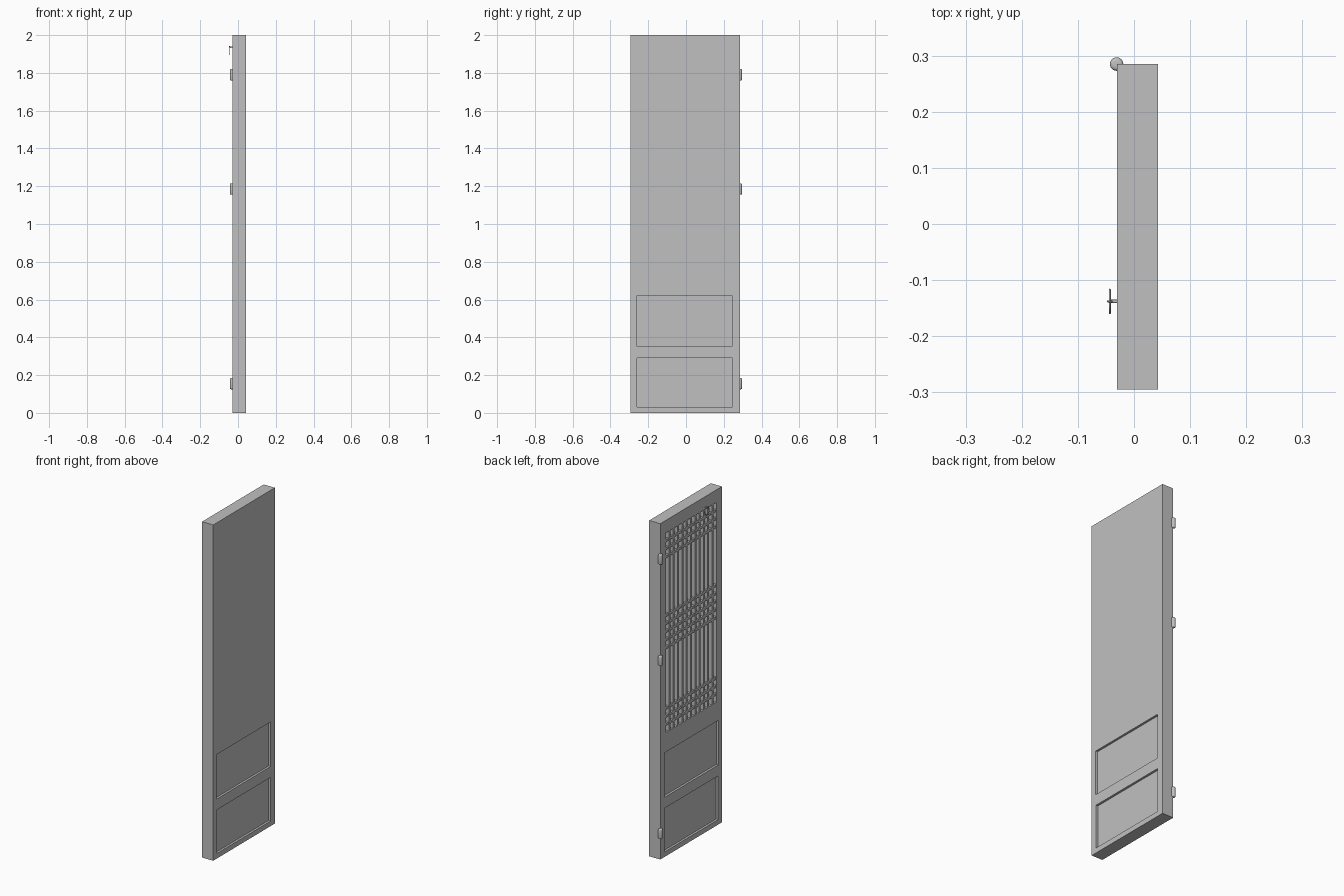
import bpy, bmesh, math
from mathutils import Matrix, Vector

if "Cube" in bpy.data.objects:
    bpy.data.objects.remove(bpy.data.objects["Cube"], do_unlink=True)

grey = bpy.data.materials.new("plain_grey")
grey.use_nodes = True
colour = (0.53, 0.53, 0.53, 1)
grey.diffuse_color = colour
grey.node_tree.nodes["Principled BSDF"].inputs["Base Color"].default_value = colour


def finish(name, bm, smooth=False):
    mesh = bpy.data.meshes.new(name)
    bmesh.ops.recalc_face_normals(bm, faces=bm.faces)
    bm.to_mesh(mesh)
    bm.free()
    mesh.materials.append(grey)
    obj = bpy.data.objects.new(name, mesh)
    bpy.context.collection.objects.link(obj)
    bpy.ops.object.select_all(action='DESELECT')
    obj.select_set(True)
    bpy.context.view_layer.objects.active = obj
    if smooth:
        bpy.ops.object.shade_smooth_by_angle(angle=math.radians(40))
    return obj


def add_box(bm, x, y, z):
    """Box from (low, high) ranges."""
    centre = Vector([(a + b) / 2 for a, b in (x, y, z)])
    size = [b - a for a, b in (x, y, z)]
    bmesh.ops.create_cube(bm, size=1, matrix=Matrix.Translation(centre) @ Matrix.Diagonal((*size, 1)))


def ring(name, centre, major, minor, axis):
    bpy.ops.mesh.primitive_torus_add(location=centre, major_radius=major, minor_radius=minor,
                                     major_segments=28, minor_segments=8, rotation=axis)
    obj = bpy.context.object
    obj.name = name
    obj.data.materials.append(grey)
    bpy.ops.object.shade_smooth_by_angle(angle=math.radians(60))


BACK, FRONT = -0.03, 0.043            # lattice face and plain face
EDGE_Y = 0.285                        # hinge edge
PANEL_DEPTH, LATTICE_DEPTH = 0.013, 0.025
LAT_Y, LAT_Z = (-0.243, 0.231), (0.735, 1.925)
PANELS = [((-0.262, 0.245), (0.355, 0.62)), ((-0.26, 0.245), (0.03, 0.29))]

# Door slab
bm = bmesh.new()
add_box(bm, (BACK, FRONT), (-0.295, EDGE_Y), (0, 2))
door = finish("door_slab", bm)

# Sunken panels on both faces and the lattice opening
bm = bmesh.new()
for y, z in PANELS:
    add_box(bm, (FRONT - PANEL_DEPTH, FRONT + 0.1), y, z)
    add_box(bm, (BACK - 0.1, BACK + PANEL_DEPTH), y, z)
add_box(bm, (BACK - 0.1, BACK + LATTICE_DEPTH), LAT_Y, LAT_Z)
cutter = finish("recess_cutter", bm)
cutter.hide_render = True
cut = door.modifiers.new("recesses", 'BOOLEAN')
cut.operation, cut.solver, cut.object = 'DIFFERENCE', 'EXACT', cutter
bpy.context.view_layer.objects.active = door
bpy.ops.object.modifier_apply(modifier=cut.name)
bpy.data.objects.remove(cutter, do_unlink=True)

# Upright lattice bars
COLUMNS, BAR = 12, 0.014
pitch = (LAT_Y[1] - LAT_Y[0] + BAR) / COLUMNS
bm = bmesh.new()
for i in range(1, COLUMNS):
    y = LAT_Y[0] + i * pitch - BAR
    add_box(bm, (BACK, BACK + LATTICE_DEPTH), (y, y + BAR), LAT_Z)
finish("lattice_uprights", bm)

# Crossbars in three bands
ROW = 0.048
heights = [LAT_Z[1] - ROW * k for k in (1, 2, 3)]
heights += [1.335 + ROW * k for k in (-2, -1, 0, 1, 2)]
heights += [LAT_Z[0] + ROW * k for k in (1, 2, 3)]
bm = bmesh.new()
for z in heights:
    add_box(bm, (BACK + 0.001, BACK + LATTICE_DEPTH), LAT_Y, (z - BAR / 2, z + BAR / 2))
finish("lattice_crossbars", bm)

# Hinge barrels with rounded ends
for name, z in (("top", 1.79), ("middle", 1.185), ("bottom", 0.155)):
    bm = bmesh.new()
    bmesh.ops.create_cone(bm, cap_ends=True, segments=24, radius1=0.012, radius2=0.012, depth=0.06,
                          matrix=Matrix.Translation((BACK - 0.001, EDGE_Y, z)))
    rims = [e for e in bm.edges if abs(e.verts[0].co.z - e.verts[1].co.z) < 0.001]
    bmesh.ops.bevel(bm, geom=rims, offset=0.006, segments=3, profile=0.5, affect='EDGES')
    finish(name + "_hinge", bm, smooth=True)

# Ring pull hanging from a small eye on a post
PULL_Y, PULL_Z = -0.138, 1.938
bm = bmesh.new()
bmesh.ops.create_cone(bm, cap_ends=True, segments=16, radius1=0.003, radius2=0.003, depth=0.012,
                      matrix=Matrix.Translation((BACK - 0.005, PULL_Y, PULL_Z))
                      @ Matrix.Rotation(math.pi / 2, 4, 'Y'))
finish("pull_post", bm, smooth=True)
ring("pull_eye", (BACK - 0.013, PULL_Y, PULL_Z), 0.004, 0.0015, (math.pi / 2, 0, 0))
ring("pull_ring", (BACK - 0.013, PULL_Y, PULL_Z - 0.022), 0.021, 0.0018, (0, math.pi / 2, 0))
